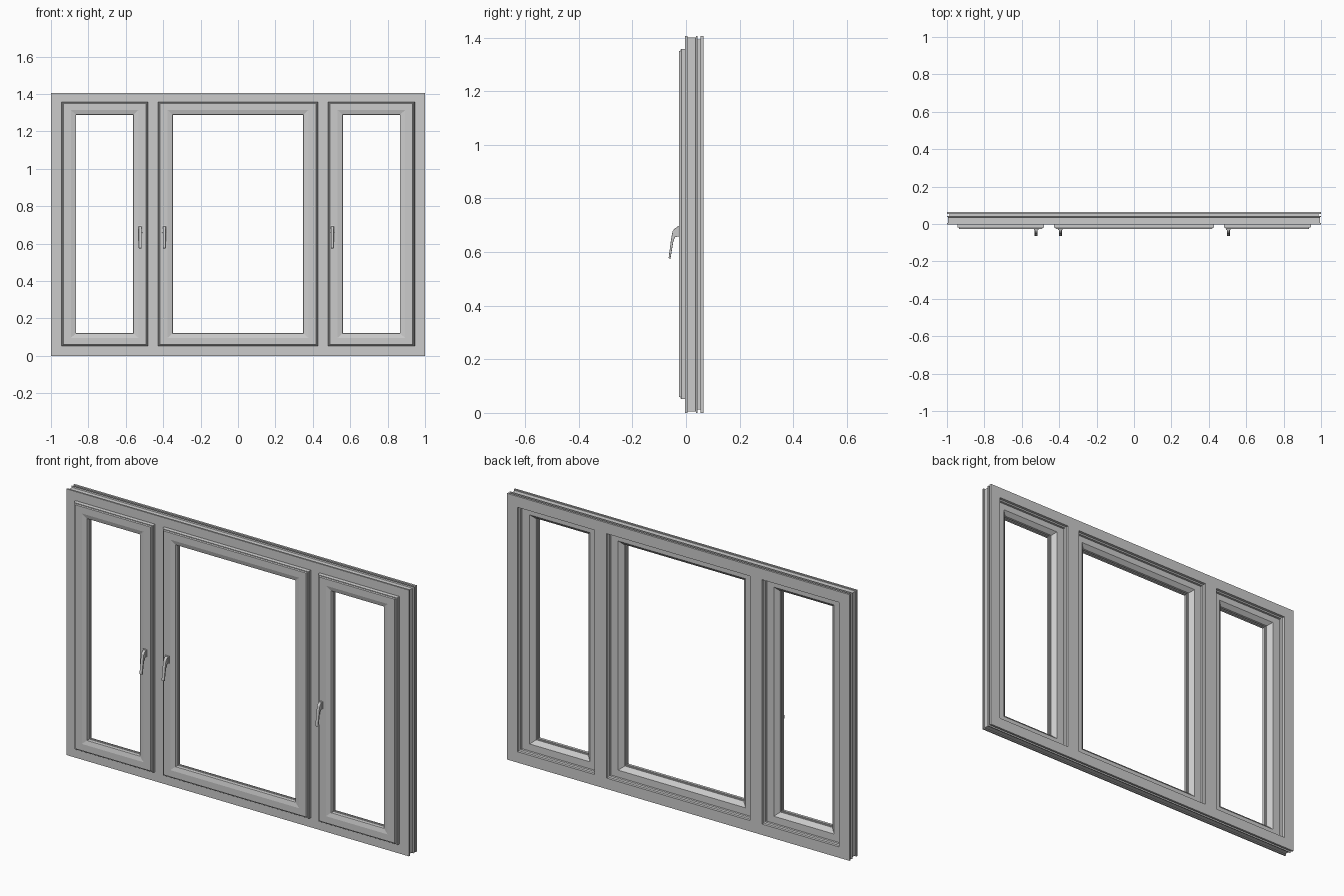
import bpy, bmesh

if "Cube" in bpy.data.objects:
    bpy.data.objects.remove(bpy.data.objects["Cube"])

H = 1.405                      # overall height
Z0, Z1 = 0.051, 1.358          # sash bottom / top
FRONT, BACK = -0.003, 0.065    # frame depth


def finish(name, bm, bevel=0.0):
    bmesh.ops.recalc_face_normals(bm, faces=bm.faces)
    me = bpy.data.meshes.new(name)
    bm.to_mesh(me)
    bm.free()
    ob = bpy.data.objects.new(name, me)
    bpy.context.collection.objects.link(ob)
    if bevel:
        m = ob.modifiers.new("soft_edges", 'BEVEL')
        m.width, m.segments, m.limit_method = bevel, 2, 'ANGLE'
    return ob


def ring(name, x0, x1, z0, z1, profile, kz=1.0):
    """Mitred rectangular ring; profile = (inset, y) points, closed."""
    bm = bmesh.new()
    loops = []
    for d, y in profile:
        e = d * kz
        loops.append([bm.verts.new(c) for c in (
            (x0 + d, y, z0 + e), (x1 - d, y, z0 + e),
            (x1 - d, y, z1 - e), (x0 + d, y, z1 - e))])
    for i, a in enumerate(loops):
        b = loops[(i + 1) % len(loops)]
        for j in range(4):
            k = (j + 1) % 4
            bm.faces.new((a[j], a[k], b[k], b[j]))
    return finish(name, bm)


def prism(name, points, vec, bevel=0.0):
    """Extrude a closed polygon along vec."""
    bm = bmesh.new()
    f = bm.faces.new([bm.verts.new(p) for p in points])
    r = bmesh.ops.extrude_face_region(bm, geom=[f])
    vs = [v for v in r["geom"] if isinstance(v, bmesh.types.BMVert)]
    bmesh.ops.translate(bm, verts=vs, vec=vec)
    return finish(name, bm, bevel)


# Inner edge of every frame member: (overhang past sash edge, y)
INNER = [(0.009, BACK), (0.009, 0.051), (0.016, 0.048), (0.016, 0.036),
         (0.007, 0.036), (0.007, FRONT)]

# Outer frame, with perimeter grooves on its outside edge
edge = 0.052
outer = [(0, FRONT), (0, 0.006), (0.006, 0.006), (0.006, 0.036), (0, 0.038),
         (0, 0.043), (0.014, 0.043), (0.014, 0.054), (0, 0.054), (0, BACK)]
ring("outer_frame", -1, 1, 0, H, outer + [(edge + d, y) for d, y in INNER], 0.94)

# Mullions between the sashes
for side, cx in (("left", -0.4545), ("right", 0.4545)):
    half = [(0.0265 + d, y) for d, y in INNER]
    pts = [(cx + d, y, 0.053) for d, y in half]
    pts += [(cx - d, y, 0.053) for d, y in reversed(half)]
    prism(side + "_mullion", pts, (0, 0, H - 0.106))

# Sashes: overlap lip, front bevel, glazing groove, sloped outside face
SASH = [(0.014, -0.004), (0, -0.004), (0, -0.016), (0.003, -0.020),
        (0.008, -0.020), (0.011, -0.027), (0.052, -0.027), (0.078, -0.021),
        (0.080, -0.018), (0.080, -0.004), (0.073, -0.004), (0.073, 0.001),
        (0.079, 0.001), (0.079, 0.007), (0.073, 0.007), (0.073, 0.012),
        (0.079, 0.012), (0.077, 0.017), (0.056, 0.034), (0.012, 0.034),
        (0.012, 0.015), (0.014, 0.012)]
for name, x0, x1 in (("left", -0.945, -0.481), ("middle", -0.428, 0.428),
                     ("right", 0.481, 0.945)):
    ring(name + "_sash", x0, x1, Z0, Z1, SASH, 0.87)

# Handles: a small mounting plate and a bent lever
LEVER = [(-0.026, 0.694), (-0.040, 0.690), (-0.050, 0.678), (-0.056, 0.645),
         (-0.065, 0.577), (-0.058, 0.574), (-0.048, 0.635), (-0.042, 0.655),
         (-0.026, 0.660)]
for name, x in (("left", -0.523), ("middle", -0.394), ("right", 0.504)):
    prism(name + "_handle_lever", [(x - 0.008, y, z) for y, z in LEVER],
          (0.016, 0, 0), 0.002)
    w = 0.012
    prism(name + "_handle_plate",
          [(x - w, -0.026, 0.657), (x + w, -0.026, 0.657),
           (x + w, -0.026, 0.697), (x - w, -0.026, 0.697)],
          (0, -0.006, 0), 0.002)
